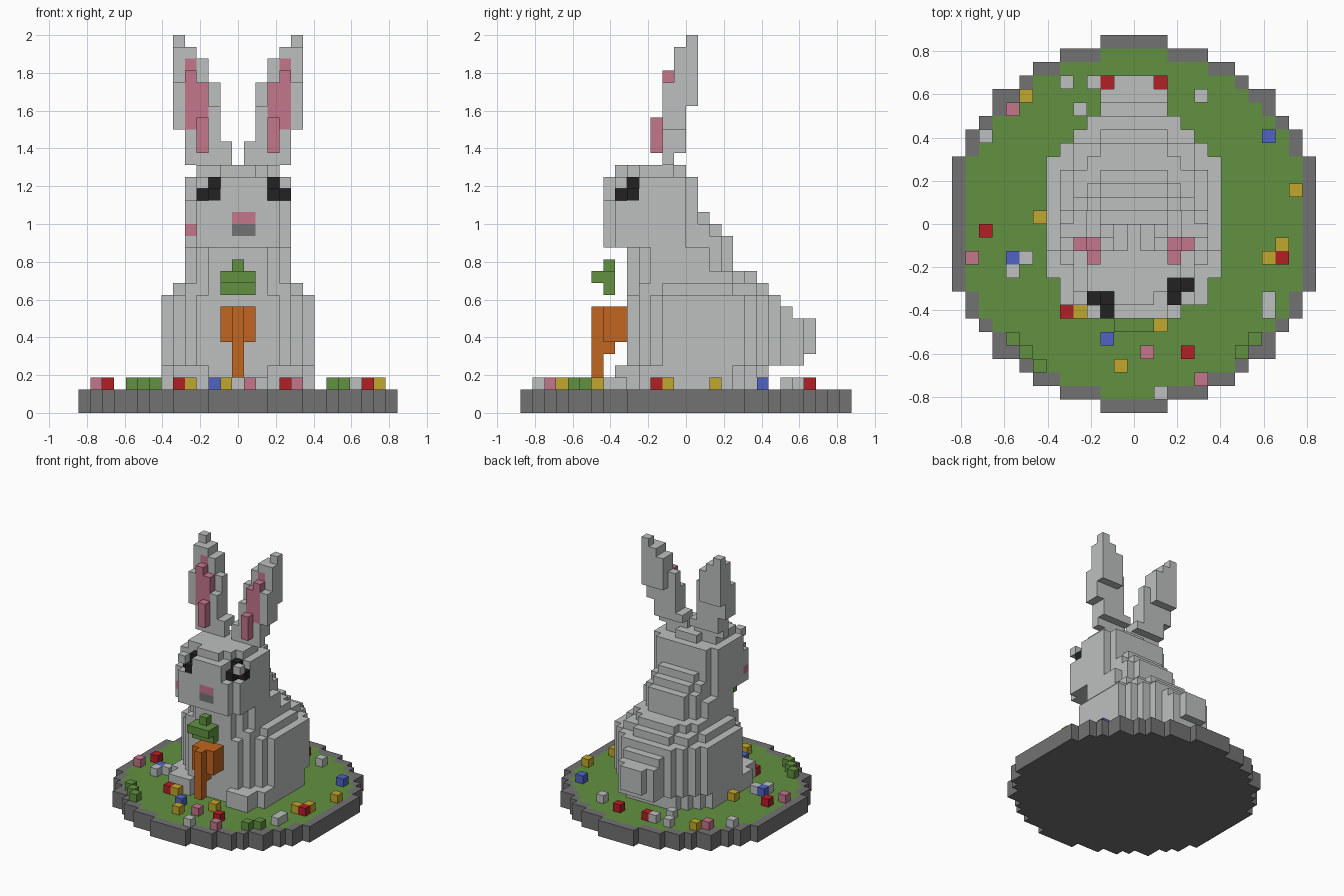
import bpy, bmesh

if "Cube" in bpy.data.objects:
    bpy.data.objects.remove(bpy.data.objects["Cube"])

V = 1 / 16  # edge of one block
COLORS = {
    "fur grey": (.51, .53, .525),
    "stone grey": (.17, .17, .17),
    "grass green": (.122, .285, .053),
    "soft pink": (.55, .18, .26),
    "flower red": (.45, .014, .018),
    "flower yellow": (.53, .39, .025),
    "flower blue": (.08, .127, .55),
    "carrot orange": (.54, .133, .014),
    "eye black": (.016, .016, .017),
}


def make_material(name, rgb):
    m = bpy.data.materials.new(name)
    m.use_nodes = True
    m.diffuse_color = (*rgb, 1)
    bsdf = m.node_tree.nodes["Principled BSDF"]
    bsdf.inputs["Base Color"].default_value = (*rgb, 1)
    bsdf.inputs["Roughness"].default_value = .8
    return m


MATS = {n: make_material(n, c) for n, c in COLORS.items()}
blocks = {}  # block position -> (part, colour)


def put(part, color, cells):
    for c in cells:
        blocks[c] = (part, color)


def box(xs, ys, zs):
    """All blocks in inclusive ranges."""
    return [(x, y, z) for x in range(xs[0], xs[1] + 1)
            for y in range(ys[0], ys[1] + 1) for z in range(zs[0], zs[1] + 1)]


def mirrored(cells):
    return cells + [(-x, y, z) for x, y, z in cells]


def slab(z, front, back, half, power):
    """One rounded layer of blocks."""
    mid, length = (front + back) / 2, (back - front + 1) / 2
    return [(x, y, z) for x in range(-half, half + 1) for y in range(front, back + 1)
            if (abs(x) / (half + .5)) ** power + (abs(y - mid) / length) ** power <= 1]


# Round stone base with a lawn inside the rim
half_widths = [13] * 5 + [12, 12, 11, 10, 10, 8, 7, 5, 2]
disc = set()
for row, w in enumerate(half_widths):
    for x in range(-w, w + 1):
        disc |= {(x, row), (x, -row - 1)}
for x, y in disc:
    inner = all(n in disc for n in ((x + 1, y), (x - 1, y), (x, y + 1), (x, y - 1)))
    put("base", "stone grey", [(x, y, 0)])
    if inner:
        put("lawn", "grass green", [(x, y, 1)])
    else:
        put("base", "stone grey", [(x, y, 1)])

# Flowers and tufts scattered on the lawn
FLOWERS = {
    "flower red": [(-11, -1), (4, -10), (11, -3), (-5, -7), (-2, 10), (2, 10)],
    "flower yellow": [(-8, 9), (12, 2), (-7, 0), (11, -2), (10, -3), (-4, -7), (2, -8), (-1, -11)],
    "flower blue": [(10, 6), (-9, -3), (-2, -9)],
    "soft pink": [(-9, 8), (-12, -3), (1, -10), (5, -12)],
    "grass green": [(-9, -9), (-8, -10), (-7, -11), (8, -10), (9, -9)],
    "fur grey": [(-5, 10), (-3, 10), (-4, 8), (5, 9), (-11, 6), (-9, -4), (-8, -3),
                 (10, -6), (10, -7), (2, -13)],
}
for color, spots in FLOWERS.items():
    put("flowers", color, [(x, y, 2) for x, y in spots])

# Body: stacked layers as (bottom, top, front, back, half width)
for lo, hi, front, back, half in [(2, 3, -5, 6, 6), (4, 9, -5, 7, 6), (10, 10, -5, 6, 5),
                                  (11, 11, -5, 5, 4), (12, 13, -5, 3, 4)]:
    for z in range(lo, hi + 1):
        put("body", "fur grey", slab(z, front, back, half, 2.5))

# Haunches and feet
put("haunches", "fur grey", mirrored(box((6, 6), (-1, 4), (4, 8))))
put("feet", "fur grey", mirrored(box((5, 6), (-4, 0), (2, 3)) + box((3, 5), (-6, -3), (2, 3))))

# Tail
put("tail", "fur grey", box((-2, 2), (8, 9), (4, 7)) + box((-1, 1), (10, 10), (5, 7))
    + box((-2, 2), (8, 8), (8, 8)))

# Head, tapering into the back of the neck
for z, back in zip(range(14, 20), (3, 2, 1, 0, 0, 0)):
    put("head", "fur grey", slab(z, -7, 0, 4, 3) + slab(z, -4, back, 3, 2.5))
put("head", "fur grey", slab(20, -6, -1, 3, 2))

# Ears, leaning back as they rise
put("ears", "fur grey", mirrored(
    box((1, 4), (-2, -2), (21, 21)) + box((1, 1), (-2, -1), (22, 22))
    + box((2, 4), (-2, -1), (22, 25)) + box((2, 2), (-1, -1), (26, 27))
    + box((3, 4), (-1, 0), (26, 29)) + box((5, 5), (-2, -1), (24, 27))
    + box((5, 5), (-1, 0), (26, 30)) + box((4, 4), (-1, 0), (30, 30)) + [(5, 0, 31)]))
put("inner_ears", "soft pink", mirrored(
    box((3, 3), (-3, -3), (22, 24)) + box((3, 3), (-2, -2), (25, 27))
    + box((4, 4), (-2, -2), (24, 28)) + [(4, -1, 29)]))

# Eyes, set into notches cut in the head
eyes = [(-2, -7, 18), (-3, -6, 18), (-2, -6, 19), (3, -6, 18), (4, -5, 18), (3, -5, 19)]
for x, y, z in eyes:
    for front in range(-8, y):
        blocks.pop((x, front, z), None)
    for above in range(z + 1, 21):
        blocks.pop((x, y, above), None)
    for out in range(abs(x) + 1, 6):
        blocks.pop((out if x > 0 else -out, y, z), None)
put("eyes", "eye black", eyes)

# Nose, mouth and cheek mark
put("nose", "soft pink", box((0, 1), (-7, -7), (16, 16)))
put("mouth", "stone grey", box((0, 1), (-7, -7), (15, 15)))
put("cheek", "soft pink", [(-4, -6, 15)])

# Carrot and its leaves
put("carrot", "carrot orange", box((-1, 1), (-7, -6), (6, 8)) + box((0, 0), (-8, -8), (3, 8))
    + box((0, 0), (-7, -7), (5, 5)))
put("carrot_leaves", "grass green", box((-1, 1), (-7, -7), (10, 11))
    + box((-1, 1), (-8, -8), (11, 11)) + [(0, -7, 12)])


def build(part):
    """Mesh of the exposed block faces of one part."""
    bm, verts, slots = bmesh.new(), {}, []
    for cell, (owner, color) in blocks.items():
        if owner != part:
            continue
        if color not in slots:
            slots.append(color)
        for axis in range(3):
            for side in (0, 1):
                neighbour = list(cell)
                neighbour[axis] += 2 * side - 1
                if tuple(neighbour) in blocks:
                    continue
                ring = []
                for u, v in ((0, 0), (1, 0), (1, 1), (0, 1)):
                    p = list(cell)
                    p[axis] += side
                    p[(axis + 1) % 3] += u
                    p[(axis + 2) % 3] += v
                    p = tuple(p)
                    if p not in verts:
                        verts[p] = bm.verts.new(((p[0] - .5) * V, p[1] * V, p[2] * V))
                    ring.append(verts[p])
                face = bm.faces.new(ring if side else ring[::-1])
                face.material_index = slots.index(color)
    mesh = bpy.data.meshes.new(part)
    bm.to_mesh(mesh)
    bm.free()
    for color in slots:
        mesh.materials.append(MATS[color])
    bpy.context.collection.objects.link(bpy.data.objects.new(part, mesh))


for part in dict.fromkeys(owner for owner, _ in blocks.values()):
    build(part)
